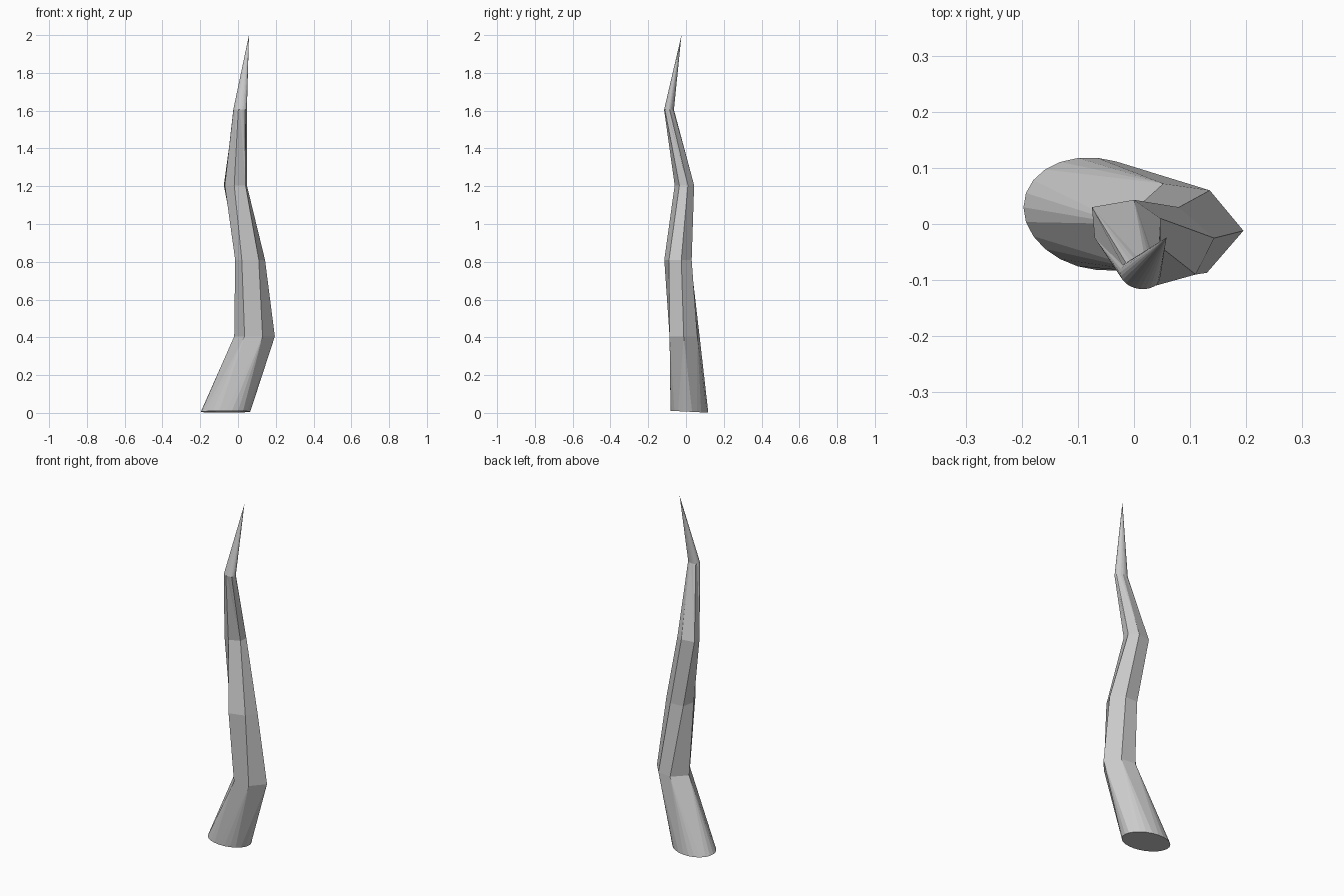
import bpy, bmesh
from math import sin, cos, pi

if "Cube" in bpy.data.objects:
    bpy.data.objects.remove(bpy.data.objects["Cube"])

N = 24  # steps round every ring; six-sided rings share corners


def ellipse(cx, cy, rx, ry, z, slope=0.0, skew=0.0):
    ring = []
    for k in range(N):
        a = 2 * pi * k / N
        x, y = rx * cos(a), ry * sin(a)
        y += skew * x
        ring.append((cx + x, cy + y, z + slope * y))
    return ring


def six_sided(z, corners):
    picks = [int(k * 6 / N + 0.5) % 6 for k in range(N)]
    return [(*corners[i], z) for i in picks]


rings = [
    # round foot
    ellipse(-0.066, 0.018, 0.131, 0.1, 0.006, -0.05, -0.09),
    # three faceted bends, corners counter-clockwise from +x
    six_sided(0.405, [(0.195, -0.012), (0.135, 0.06), (0.052, 0.072),
                      (-0.02, 0.0), (0.035, -0.087), (0.13, -0.087)]),
    six_sided(0.81, [(0.143, -0.025), (0.08, 0.03), (0.0, 0.025),
                     (-0.015, -0.05), (0.02, -0.115), (0.11, -0.09)]),
    six_sided(1.205, [(0.047, 0.01), (0.0, 0.043), (-0.075, 0.03),
                      (-0.07, -0.025), (-0.02, -0.06), (0.04, -0.035)]),
    # round neck below the point
    ellipse(0.011, -0.09, 0.036, 0.026, 1.605, 0.0, -0.1),
]
tip = (0.058, -0.024, 2.0)

# loft the rings, close the foot and draw the top to a point
bm = bmesh.new()
loops = [[bm.verts.new(p) for p in ring] for ring in rings]
point = bm.verts.new(tip)
bm.faces.new(loops[0][::-1])
for low, high in zip(loops, loops[1:]):
    for k in range(N):
        n = (k + 1) % N
        bm.faces.new((low[k], low[n], high[n], high[k]))
for k in range(N):
    bm.faces.new((loops[-1][k], loops[-1][(k + 1) % N], point))
bmesh.ops.remove_doubles(bm, verts=bm.verts, dist=0.0005)
bmesh.ops.recalc_face_normals(bm, faces=bm.faces)

mesh = bpy.data.meshes.new("crooked_spike")
bm.to_mesh(mesh)
bm.free()
spike = bpy.data.objects.new("crooked_spike", mesh)
bpy.context.collection.objects.link(spike)
